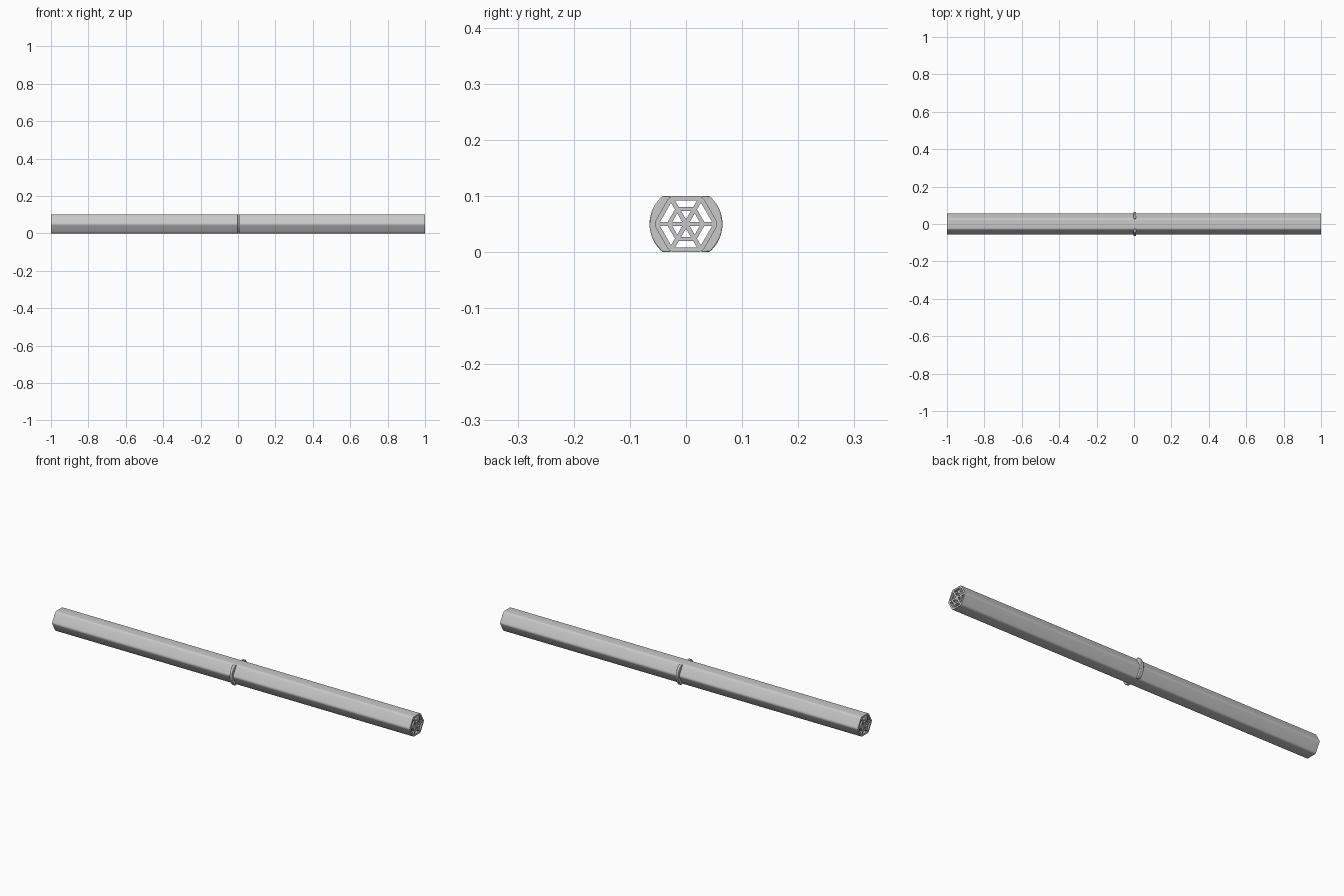
import bpy
from math import sin, cos, tan, radians, pi
from mathutils import Matrix

cube = bpy.data.objects.get("Cube")
if cube:
    bpy.data.objects.remove(cube, do_unlink=True)

APOTHEM = 0.05
FILLET = 0.014
SPOKE = 0.004      # half thickness of a web spoke
RING_R = 0.065

metal = bpy.data.materials.new("light_grey_metal")
metal.use_nodes = True
grey = (0.58, 0.58, 0.58, 1)
metal.diffuse_color = grey
metal.node_tree.nodes["Principled BSDF"].inputs["Base Color"].default_value = grey


def extrude(name, loops, x0, x1, bevel=0.0):
    """Extrude closed (y, z) loops along x; inner loops become holes."""
    curve = bpy.data.curves.new(name, 'CURVE')
    curve.dimensions = '2D'
    curve.fill_mode = 'BOTH'
    curve.extrude = (x1 - x0) / 2
    for loop in loops:
        spline = curve.splines.new('POLY')
        spline.points.add(len(loop) - 1)
        for point, (u, v) in zip(spline.points, loop):
            point.co = (u, v, 0, 1)
        spline.use_cyclic_u = True
    obj = bpy.data.objects.new(name, curve)
    bpy.context.collection.objects.link(obj)
    bpy.ops.object.select_all(action='DESELECT')
    obj.select_set(True)
    bpy.context.view_layer.objects.active = obj
    bpy.ops.object.convert(target='MESH')
    obj = bpy.context.object
    # Lay the profile upright and weld the caps to the walls
    obj.data.transform(Matrix.Translation(((x0 + x1) / 2, 0, APOTHEM))
                       @ Matrix(((0, 0, 1, 0), (1, 0, 0, 0), (0, 1, 0, 0), (0, 0, 0, 1))))
    bpy.ops.object.mode_set(mode='EDIT')
    bpy.ops.mesh.select_all(action='SELECT')
    bpy.ops.mesh.remove_doubles(threshold=0.00005)
    bpy.ops.mesh.normals_make_consistent(inside=False)
    bpy.ops.object.mode_set(mode='OBJECT')
    if bevel:
        mod = obj.modifiers.new("soft_rim", 'BEVEL')
        mod.width = bevel
        mod.segments = 2
    obj.data.materials.clear()
    obj.data.materials.append(metal)
    bpy.ops.object.shade_smooth_by_angle(angle=radians(25))
    return obj


def turn(points, angle):
    return [(u * cos(angle) - v * sin(angle), u * sin(angle) + v * cos(angle))
            for u, v in points]


# Hexagonal outline with rounded corners
outline = []
centre = (APOTHEM - FILLET) / cos(pi / 6)
for k in range(6):
    for step in range(5):
        a = k * pi / 3 + radians(-30 + 15 * step)
        outline.append((centre * cos(k * pi / 3) + FILLET * cos(a),
                        centre * sin(k * pi / 3) + FILLET * sin(a)))


# Each sector has an inner triangular channel and an outer trapezoid channel
def half_width(height):
    return (height - 2 * SPOKE) * tan(pi / 6)


triangle = [(0, 2 * SPOKE), (half_width(0.023), 0.023), (-half_width(0.023), 0.023)]
low, high = half_width(0.03), half_width(0.042)
trapezoid = [(-low, 0.03), (low, 0.03), (high, 0.042), (-high, 0.042)]
channels = [turn(shape, k * pi / 3) for k in range(6) for shape in (triangle, trapezoid)]
extrude("hexagonal_tube", [outline] + channels, -1, 1)

# Pair of curved collars hugging the side corners at mid length
limit = math_angle = radians(50.3)
arc = [(RING_R * cos(a), RING_R * sin(a))
       for a in (limit * (i / 8 - 1) for i in range(17))]
inner = [(0.027, 0.0499), (0.0535, 0), (0.027, -0.0499)]
for side, name in ((1, "back_collar"), (-1, "front_collar")):
    extrude(name, [[(side * u, v) for u, v in arc + inner]], -0.002, 0.012, 0.002)
